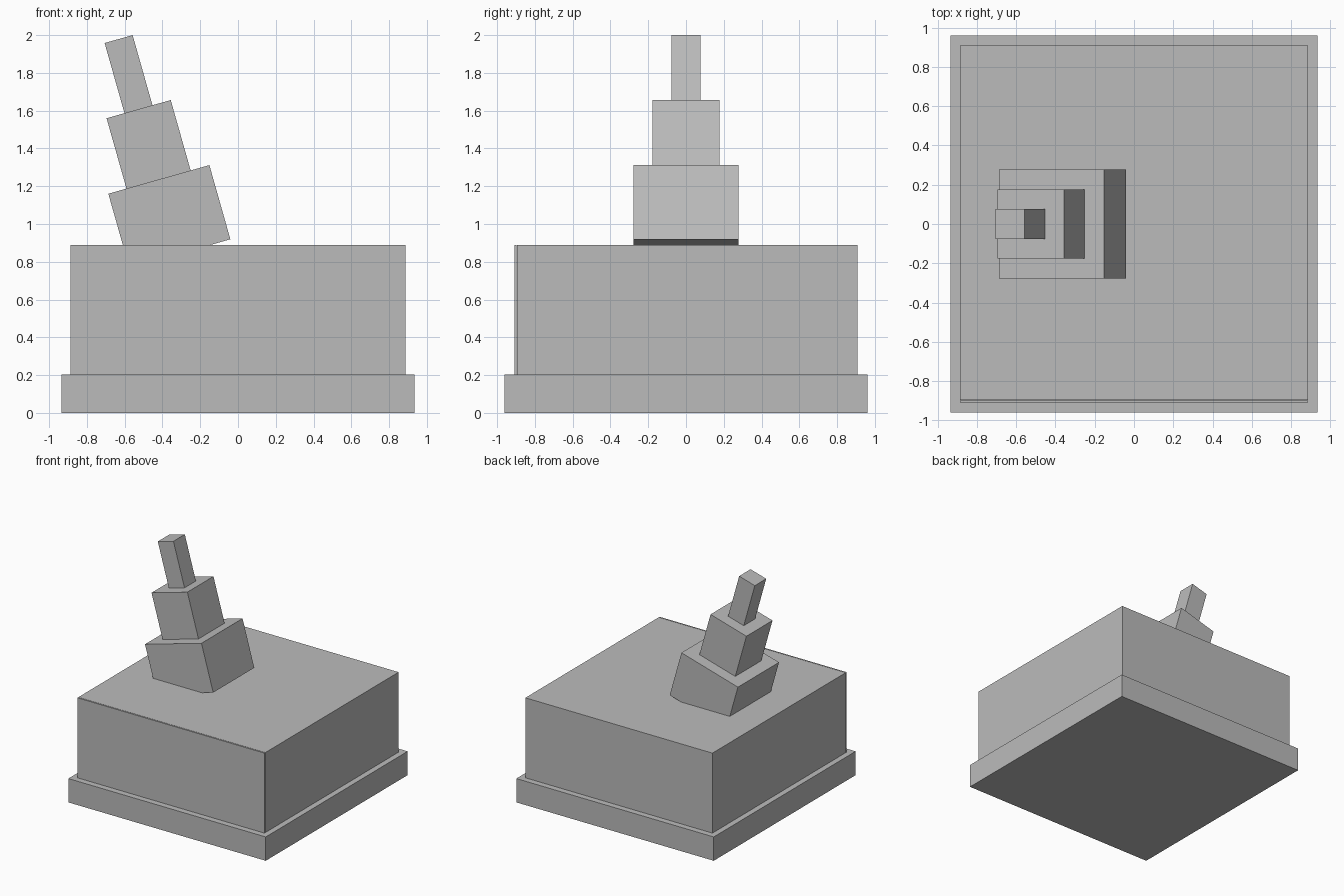
import bpy
import math
from mathutils import Matrix, Vector

if "Cube" in bpy.data.objects:
    bpy.data.objects.remove(bpy.data.objects["Cube"])

grey = bpy.data.materials.new("plain grey")
grey.diffuse_color = (0.5, 0.5, 0.5, 1)
grey.use_nodes = True
grey.node_tree.nodes["Principled BSDF"].inputs["Base Color"].default_value = grey.diffuse_color


def box(name, size, centre, tilt=0.0):
    """Flat-sided box, optionally tilted about the y axis."""
    bpy.ops.mesh.primitive_cube_add(size=1)
    ob = bpy.context.object
    ob.name = name
    ob.data.transform(Matrix.Translation(centre) @ Matrix.Rotation(tilt, 4, 'Y')
                      @ Matrix.Diagonal((*size, 1)))
    ob.data.materials.append(grey)
    return ob


# Plinth and main block
BASE_TOP, BODY_TOP = 0.204, 0.889
BODY_H = BODY_TOP - BASE_TOP
BODY_Z = (BASE_TOP + BODY_TOP) / 2
box("plinth", (1.87, 1.92, BASE_TOP), (0, 0, BASE_TOP / 2))
box("main_block", (1.772, 1.803, BODY_H), (0, 0.0065, BODY_Z))

# Thin panel across the front, with a hairline seam behind it
box("front_panel", (1.772, 0.01, BODY_H), (0, -0.903, BODY_Z))

# Leaning stepped tower, each tier given by its top centre
TILT = math.radians(-15.8)
AXIS = Vector((math.sin(TILT), 0, math.cos(TILT)))
tiers = [
    ("tower_lower", 0.556, 0.408, (-0.419, 0, 1.236)),
    ("tower_middle", 0.353, 0.388, (-0.526, 0, 1.608)),
    ("tower_upper", 0.154, 0.388, (-0.632, 0, 1.979)),
]
for name, width, height, top in tiers:
    box(name, (width, width, height), Vector(top) - AXIS * height / 2, TILT)
